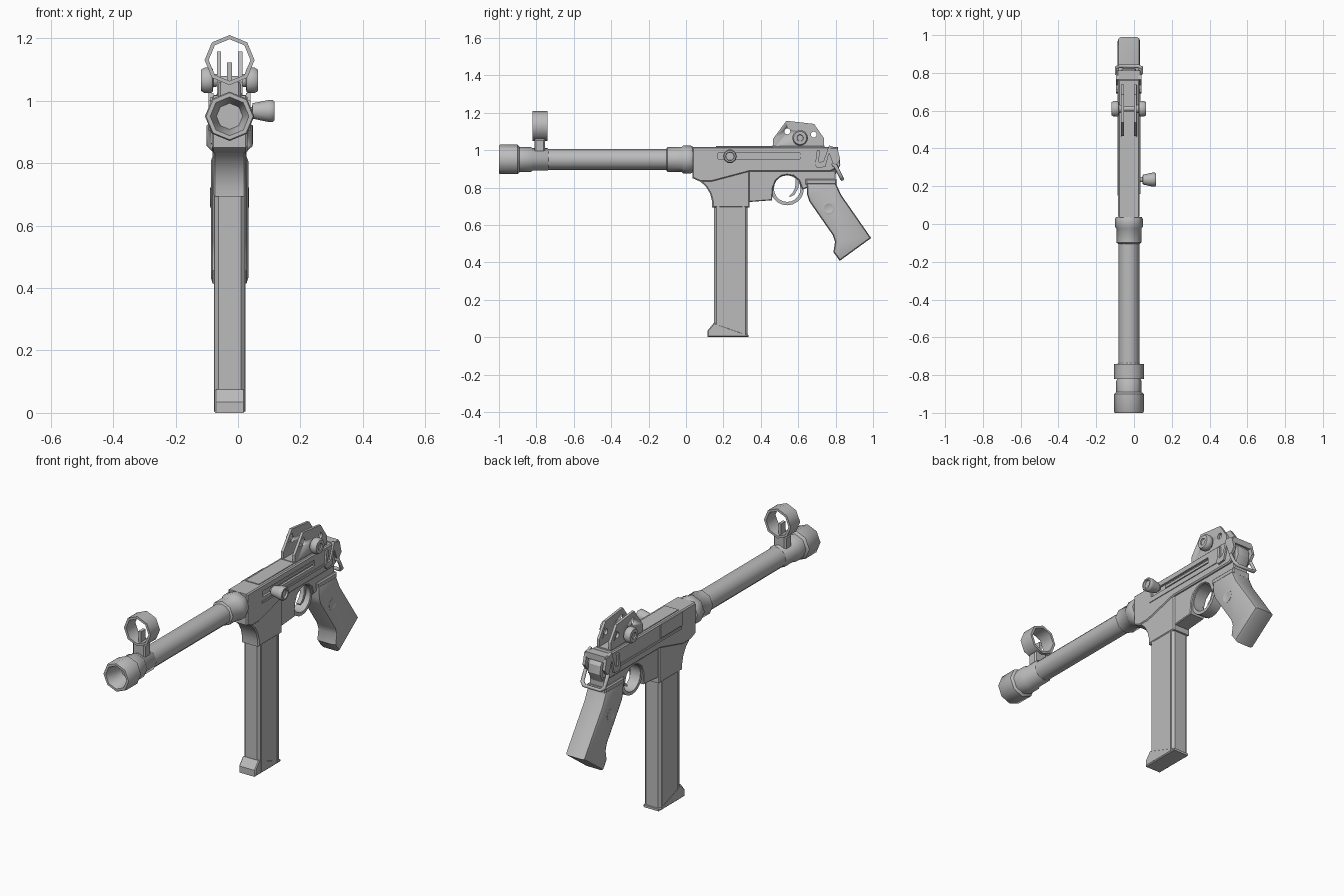
import bpy, bmesh, math
from mathutils import Vector, Matrix

if "Cube" in bpy.data.objects:
    bpy.data.objects.remove(bpy.data.objects["Cube"])

CX = -0.027      # x of the centre plane
AX = 0.95        # height of the barrel axis

grey = bpy.data.materials.new("metal grey")
grey.use_nodes = True
grey.diffuse_color = (0.5, 0.5, 0.5, 1)
grey.node_tree.nodes["Principled BSDF"].inputs["Base Color"].default_value = (0.5, 0.5, 0.5, 1)


def finish(bm, name, angle=30):
    bmesh.ops.recalc_face_normals(bm, faces=bm.faces)
    me = bpy.data.meshes.new(name)
    bm.to_mesh(me)
    bm.free()
    me.materials.append(grey)
    ob = bpy.data.objects.new(name, me)
    bpy.context.collection.objects.link(ob)
    select(ob)
    if angle:
        bpy.ops.object.shade_smooth_by_angle(angle=math.radians(angle))
    return ob


def select(ob):
    bpy.ops.object.select_all(action='DESELECT')
    ob.select_set(True)
    bpy.context.view_layer.objects.active = ob


def prism(name, pts, x0, x1, bevel=0.0, segs=1, angle=30):
    """Side outline (y, z) extruded from x0 to x1, measured from the centre plane."""
    bm = bmesh.new()
    f = bm.faces.new([bm.verts.new((CX + x0, y, z)) for y, z in pts])
    r = bmesh.ops.extrude_face_region(bm, geom=[f])
    vs = [v for v in r["geom"] if isinstance(v, bmesh.types.BMVert)]
    bmesh.ops.translate(bm, verts=vs, vec=(x1 - x0, 0, 0))
    if bevel:
        bmesh.ops.recalc_face_normals(bm, faces=bm.faces)
        caps = [e for e in bm.edges if abs(e.verts[0].co.x - e.verts[1].co.x) < 1e-6]
        bmesh.ops.bevel(bm, geom=caps, offset=bevel, segments=segs, profile=0.5,
                        affect='EDGES', clamp_overlap=True)
    return finish(bm, name, angle)


def box(name, x, y, z, bevel=0.0):
    return prism(name, [(y[0], z[0]), (y[1], z[0]), (y[1], z[1]), (y[0], z[1])], *x, bevel=bevel)


def lathe(name, prof, axis, centre, n=8, angle=46, closed=False):
    """Spin (radius, distance) points round the x or y axis through centre."""
    bm = bmesh.new()
    rings = []
    for r, d in prof:
        ring = []
        for i in range(n):
            a = 2 * math.pi * i / n
            c, s = r * math.cos(a), r * math.sin(a)
            p = (c, d, s) if axis == 'y' else (d, c, s)
            ring.append(bm.verts.new(Vector(p) + Vector(centre)))
        rings.append(ring)
    pairs = list(zip(rings, rings[1:])) + ([(rings[-1], rings[0])] if closed else [])
    for a, b in pairs:
        for i in range(n):
            j = (i + 1) % n
            bm.faces.new((a[i], a[j], b[j], b[i]))
    if not closed:
        bm.faces.new(rings[0])
        bm.faces.new(rings[-1])
    return finish(bm, name, angle)


def cut(target, cutter):
    m = target.modifiers.new("cut", 'BOOLEAN')
    m.operation, m.solver, m.object = 'DIFFERENCE', 'EXACT', cutter
    select(target)
    bpy.ops.object.modifier_apply(modifier=m.name)
    bpy.data.objects.remove(cutter)


def rod(name, pts, radius, n=6):
    cu = bpy.data.curves.new(name, 'CURVE')
    cu.dimensions, cu.bevel_depth, cu.bevel_resolution = '3D', radius, 1
    cu.use_fill_caps = True
    sp = cu.splines.new('POLY')
    sp.points.add(len(pts) - 1)
    for p, (x, y, z) in zip(sp.points, pts):
        p.co = (CX + x, y, z, 1)
    cu.materials.append(grey)
    ob = bpy.data.objects.new(name, cu)
    bpy.context.collection.objects.link(ob)
    select(ob)
    bpy.ops.object.convert(target='MESH')


# Barrel with hollow muzzle, and the collars that join it to the receiver
lathe("muzzle", [(.042, -.9), (.057, -.985), (.062, -1), (.075, -1), (.079, -.993), (.079, -.9),
                 (.067, -.89), (.067, -.83), (.06, -.82), (.06, -.74), (.055, -.735)], 'y', (CX, 0, AX))
lathe("barrel", [(.055, -.75), (.055, -.09)], 'y', (CX, 0, AX), n=12)
lathe("barrel_collar", [(.058, -.105), (.066, -.098), (.066, -.025), (.074, -.015), (.074, .025),
                        (.068, .037)], 'y', (CX, 0, AX))

# Front sight: hooded ring, blade and post
lathe("front_sight_ring", [(.08, -.82), (.08, -.74), (.067, -.74), (.067, -.82)], 'y',
      (CX, 0, 1.13), closed=True)
box("front_sight_post", (-.037, .037), (-.81, -.755), (.985, 1.06), .008)
box("front_sight_blade", (-.008, .008), (-.80, -.76), (1.05, 1.122))

# Receiver upper half with bolt slot and side seams
receiver = prism("receiver", [(.035, 1.017), (.035, .85), (.075, .832), (.14, .832), (.34, .885),
                              (.77, .885), (.80, .90), (.80, .96), (.76, 1.017)], -.057, .057, .006)
cut(receiver, box("slot_cutter", (.045, .08), (.17, .61), (.952, .985)))
for s in (-1, 1):
    a, b = sorted((s * .055, s * .061))
    box("receiver_side_rail", (a, b), (.16, .70), (.922, .934))
box("bolt", (.03, .051), (.27, .61), (.962, .976))
box("left_cover_plate", (-.061, -.05), (.15, .34), (.94, 1.012))
box("top_cover", (-.04, .04), (.16, .46), (1.01, 1.021))

# Magazine well with curved front
prism("magazine_well", [(.036, .90), (.036, .851), (.075, .834), (.108, .803), (.130, .765), (.14, .725),
                        (.14, .693), (.34, .693), (.34, .90)], -.052, .052, .006)

# Magazine: grooved body and toe plate
box("magazine", (-.048, .048), (.15, .33), (.0, .71), .012)
for y in (.172, .308):
    box("magazine_rib", (-.0505, .0505), (y - .006, y + .006), (.005, .70))
prism("magazine_floor", [(.115, 0), (.335, 0), (.335, .012), (.155, .075), (.148, .075), (.115, .035)],
      -.049, .049, .005)

# Lower frame and trigger guard
prism("lower_frame", [(.33, .89), (.33, .722), (.46, .732), (.465, .80), (.48, .838), (.51, .862),
                      (.54, .868), (.575, .862), (.605, .838), (.622, .79), (.652, .80),
                      (.652, .835), (.80, .835), (.80, .89)], -.044, .044, .004)
lathe("trigger_guard", [(.089, -.03), (.089, .03), (.071, .03), (.071, -.03)], 'x',
      (CX, .541, .794), n=20, closed=True)
prism("trigger", [(.585, .87), (.607, .87), (.60, .795), (.58, .762), (.555, .748), (.552, .756),
                  (.572, .775), (.584, .80)], -.012, .012)

# Grip with round medallions
prism("grip", [(.645, .825), (.80, .825), (.83, .76), (.99, .53), (.822, .408), (.788, .455),
               (.797, .51), (.785, .545), (.66, .725), (.648, .76)], -.06, .06, .018, 2, 35)
box("grip_collar", (-.055, .055), (.64, .805), (.815, .845), .006)
for s in (-1, 1):
    lathe("grip_medallion", [(.034, s * .055), (.034, s * .061), (.026, s * .063), (.022, s * .061)],
          'x', (CX, .763, .69), n=14)

# Rear sight: two pierced plates with an axle and knobs
for s in (-1, 1):
    c = s * .034
    plate = prism("rear_sight_plate", [(.465, 1.0), (.465, 1.06), (.537, 1.157), (.685, 1.14),
                                       (.738, 1.063), (.738, 1.0)], c - .007, c + .007)
    for y, z in ((.542, 1.10), (.683, 1.083)):
        cut(plate, lathe("hole_cutter", [(.016, -.05), (.016, .05)], 'x', (CX + c, y, z), n=12))
    lathe("rear_sight_knob", [(.02, s * .035), (.022, s * .052), (.038, s * .054), (.042, s * .06),
                              (.042, s * .080), (.035, s * .091), (.018, s * .091), (.016, s * .085)],
          'x', (CX, .61, 1.065), n=14, angle=40)
lathe("rear_sight_axle", [(.014, -.05), (.014, .05)], 'x', (CX, .61, 1.065), n=10)
box("rear_sight_base", (-.042, .042), (.46, .74), (1.005, 1.024), .004)

# Charging handle: flared knob
lathe("charging_handle", [(.012, .06), (.014, .072), (.026, .074), (.037, .125), (.037, .138),
                          (.032, .144), (.024, .144), (.022, .134)], 'x', (CX, .235, .967), n=10)

# Rear: hammer block, hooked brackets and a cross bar
prism("hammer_block", [(.74, 1.0), (.79, 1.0), (.82, .965), (.825, .92), (.80, .87), (.74, .87)],
      -.038, .038, .008, 2)
for s in (-1, 1):
    a, b = sorted((s * .052, s * .067))
    prism("rear_bracket", [(.69, .92), (.70, .905), (.745, .91), (.765, .985), (.785, .93), (.80, .915),
                           (.825, .95), (.81, 1.01), (.765, 1.025), (.735, .94), (.71, .935),
                           (.715, 1.0), (.70, 1.0)], a, b)
box("rear_bridge", (-.067, .067), (.765, .812), (.985, 1.018), .008)

# Sling loop
rod("sling_loop", [(-.05, .785, .925), (-.066, .80, .915), (-.066, .828, .86), (-.05, .835, .845),
                   (.05, .835, .845), (.066, .828, .86), (.066, .80, .915), (.05, .785, .925)], .010)
